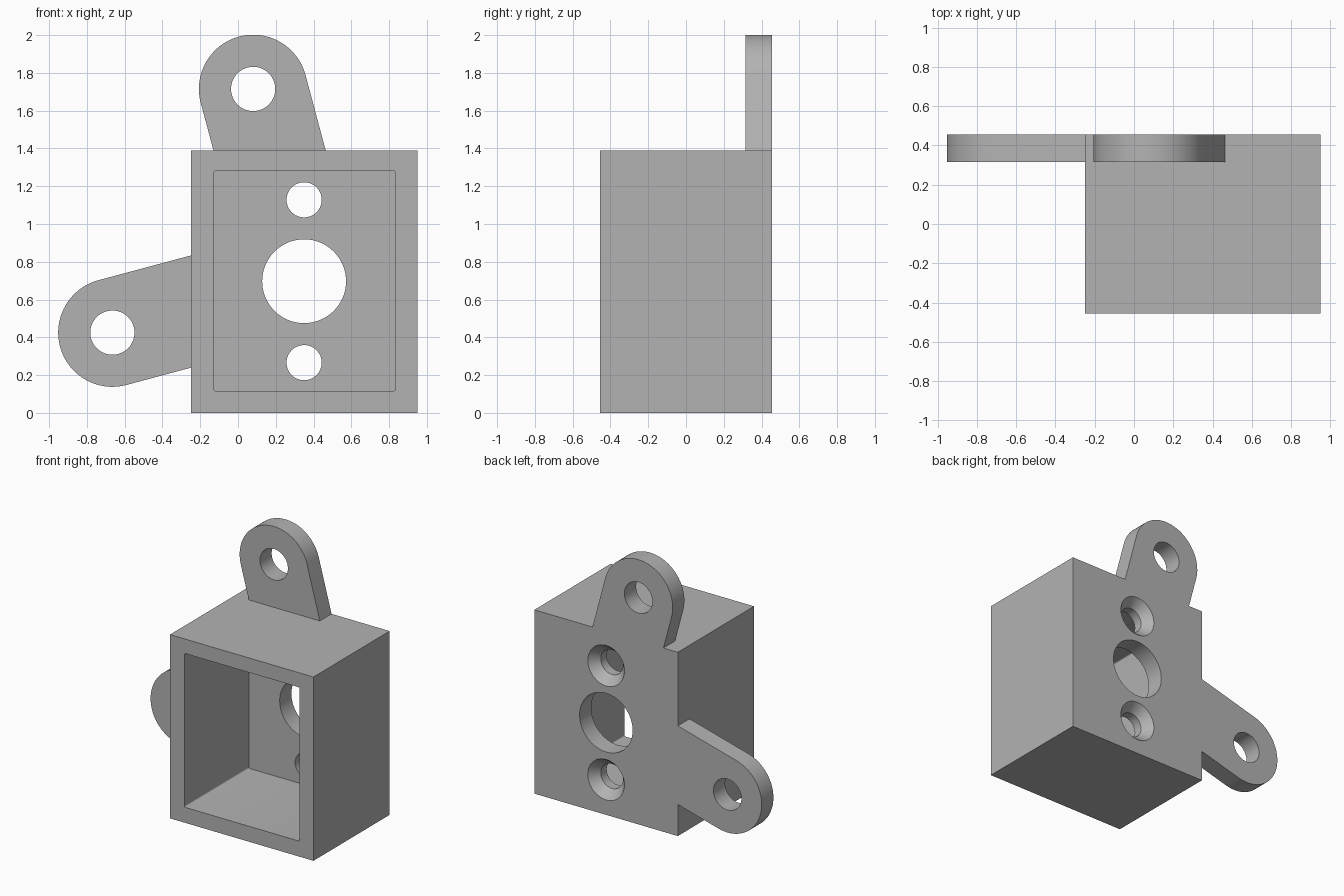
import bpy, bmesh, math
from mathutils import Vector

cube = bpy.data.objects.get("Cube")
if cube:
    bpy.data.objects.remove(cube, do_unlink=True)

BACK, WALL_FRONT, FRONT = 0.455, 0.315, -0.455
LEFT, RIGHT, TOP = -0.25, 0.95, 1.39
HOLE_X = 0.35

grey = bpy.data.materials.new("plain grey")
grey.use_nodes = True
grey.diffuse_color = (0.45, 0.45, 0.45, 1)
grey.node_tree.nodes["Principled BSDF"].inputs["Base Color"].default_value = (0.45, 0.45, 0.45, 1)


def loft(name, rings):
    """Closed solid joining rings of matching 3D points, capped at both ends."""
    bm = bmesh.new()
    loops = [[bm.verts.new(p) for p in ring] for ring in rings]
    n = len(loops[0])
    for a, b in zip(loops, loops[1:]):
        for i in range(n):
            j = (i + 1) % n
            bm.faces.new((a[i], a[j], b[j], b[i]))
    bm.faces.new(loops[0])
    bm.faces.new(loops[-1])
    bmesh.ops.recalc_face_normals(bm, faces=bm.faces)
    mesh = bpy.data.meshes.new(name)
    bm.to_mesh(mesh)
    bm.free()
    mesh.materials.append(grey)
    obj = bpy.data.objects.new(name, mesh)
    bpy.context.collection.objects.link(obj)
    return obj


def prism(name, outline, y0, y1):
    return loft(name, [[(x, y, z) for x, z in outline] for y in (y0, y1)])


def arc(cx, cz, r, start, sweep, steps):
    return [(cx + r * math.cos(start + sweep * i / steps),
             cz + r * math.sin(start + sweep * i / steps)) for i in range(steps + 1)]


def rectangle(x0, x1, z0, z1, r=0.0):
    if not r:
        return [(x0, z0), (x1, z0), (x1, z1), (x0, z1)]
    corners = [(x1 - r, z1 - r), (x0 + r, z1 - r), (x0 + r, z0 + r), (x1 - r, z0 + r)]
    return [p for i, (x, z) in enumerate(corners)
            for p in arc(x, z, r, i * math.pi / 2, math.pi / 2, 4)]


def drill(name, x, z, profile):
    """Round cutter from (y, radius) stations."""
    return loft(name, [[(px, y, pz) for px, pz in arc(x, z, r, 0, math.tau, 64)[:-1]]
                       for y, r in profile])


def lug(name, x, z, toward_box):
    """Rounded tab whose straight end is buried in the box wall."""
    rim = arc(x, z, 0.287, toward_box + math.pi / 2, math.pi, 40)
    reach = Vector((math.cos(toward_box), math.sin(toward_box))) * 0.55
    ends = [tuple(Vector(p) + reach) for p in (rim[-1], rim[0])]
    return prism(name, rim + ends, WALL_FRONT, BACK)


def combine(target, tool, operation):
    mod = target.modifiers.new(tool.name, "BOOLEAN")
    mod.operation, mod.object, mod.solver = operation, tool, "EXACT"
    bpy.context.view_layer.objects.active = target
    bpy.ops.object.modifier_apply(modifier=mod.name)
    bpy.data.objects.remove(tool, do_unlink=True)


# Box with two mounting lugs flush with its back
housing = prism("housing", rectangle(LEFT, RIGHT, 0, TOP), FRONT, BACK)
tilt = math.radians(15)
lug_centres = {"top_lug": (0.08, 1.715, tilt - math.pi / 2),
               "side_lug": (-0.665, 0.425, tilt)}
for name, (x, z, angle) in lug_centres.items():
    combine(housing, lug(name, x, z, angle), "UNION")

# Cavity open to the front
cavity = prism("cavity", rectangle(-0.13, 0.835, 0.117, 1.28, 0.01), FRONT - 0.1, WALL_FRONT)
combine(housing, cavity, "DIFFERENCE")

# Lug holes and the large centre hole
through = (WALL_FRONT - 0.1, BACK + 0.1)
for name, (x, z, angle) in lug_centres.items():
    combine(housing, drill(name + "_hole", x, z, [(y, 0.117) for y in through]), "DIFFERENCE")
combine(housing, drill("centre_hole", HOLE_X, 0.697, [(y, 0.222) for y in through]), "DIFFERENCE")

# Screw holes countersunk from the back
for z in (0.266, 1.128):
    sink = [(through[0], 0.093), (BACK - 0.07, 0.093), (BACK, 0.153), (through[1], 0.239)]
    combine(housing, drill("screw_hole", HOLE_X, z, sink), "DIFFERENCE")

# Clean flat faces, smooth curved ones
bm = bmesh.new()
bm.from_mesh(housing.data)
bmesh.ops.remove_doubles(bm, verts=bm.verts, dist=0.0001)
bmesh.ops.dissolve_limit(bm, angle_limit=0.002, verts=bm.verts, edges=bm.edges)
bm.to_mesh(housing.data)
bm.free()
bpy.ops.object.select_all(action="DESELECT")
housing.select_set(True)
bpy.context.view_layer.objects.active = housing
bpy.ops.object.shade_smooth_by_angle(angle=math.radians(30))
